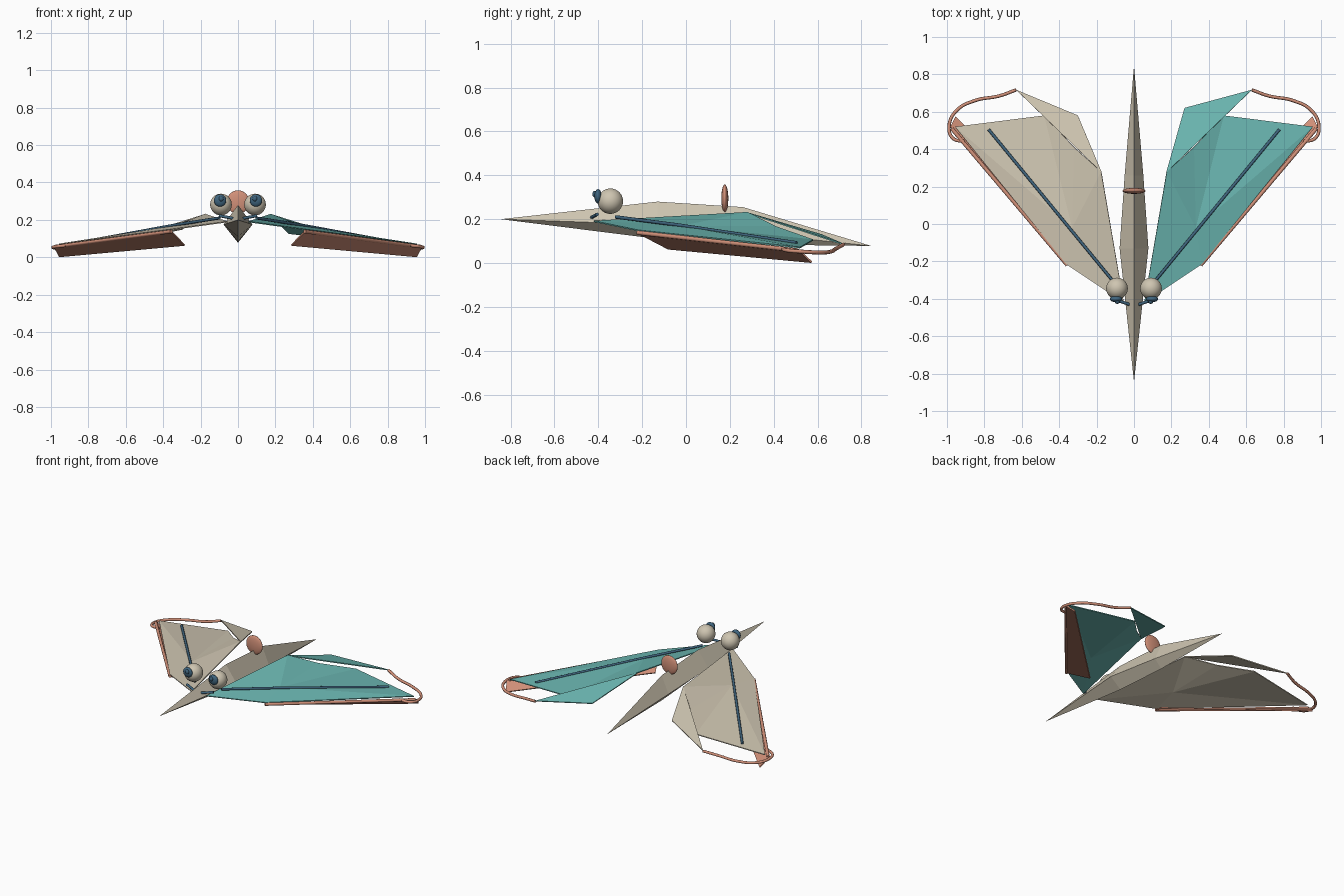
import bpy, bmesh, math
from mathutils import Vector

if "Cube" in bpy.data.objects:
    bpy.data.objects.remove(bpy.data.objects["Cube"])


def mat(name, rgb):
    m = bpy.data.materials.new(name)
    m.diffuse_color = (*rgb, 1)
    m.use_nodes = True
    m.node_tree.nodes["Principled BSDF"].inputs["Base Color"].default_value = m.diffuse_color
    return m


BEIGE = mat("warm_beige", (0.62, 0.56, 0.44))
TEAL = mat("teal", (0.15, 0.48, 0.45))
SALMON = mat("salmon", (0.64, 0.28, 0.19))
BLUE = mat("slate_blue", (0.05, 0.13, 0.21))


def mesh(name, verts, faces, m, thick=0.0):
    me = bpy.data.meshes.new(name)
    me.from_pydata(verts, [], faces)
    bm = bmesh.new()
    bm.from_mesh(me)
    bmesh.ops.recalc_face_normals(bm, faces=bm.faces)
    bm.to_mesh(me)
    bm.free()
    me.materials.append(m)
    ob = bpy.data.objects.new(name, me)
    bpy.context.collection.objects.link(ob)
    if thick:
        mod = ob.modifiers.new("thickness", 'SOLIDIFY')
        mod.thickness = thick
        mod.offset = 0
    return ob


def ball(name, loc, size, m, seg=32):
    bpy.ops.mesh.primitive_uv_sphere_add(segments=seg, ring_count=seg // 2, location=loc)
    ob = bpy.context.object
    ob.name = name
    ob.scale = size
    ob.data.materials.append(m)
    bpy.ops.object.shade_smooth()
    return ob


def tube(name, pts, r, m, smooth=False):
    cu = bpy.data.curves.new(name, 'CURVE')
    cu.dimensions = '3D'
    cu.bevel_depth = r
    cu.bevel_resolution = 2
    cu.use_fill_caps = True
    if smooth:
        sp = cu.splines.new('BEZIER')
        sp.bezier_points.add(len(pts) - 1)
        for bp, p in zip(sp.bezier_points, pts):
            bp.co = p
            bp.handle_left_type = bp.handle_right_type = 'AUTO'
    else:
        sp = cu.splines.new('POLY')
        sp.points.add(len(pts) - 1)
        for sp_p, p in zip(sp.points, pts):
            sp_p.co = (*p, 1)
    cu.materials.append(m)
    ob = bpy.data.objects.new(name, cu)
    bpy.context.collection.objects.link(ob)
    return ob


# spindle body with diamond sections: y, half width, top, side, bottom heights
verts = [(0, -0.845, 0.2)]
for y, w, top, side, bot in ((-0.13, 0.077, 0.28, 0.175, 0.11), (0.26, 0.05, 0.255, 0.14, 0.085)):
    verts += [(0, y, top), (w, y, side), (0, y, bot), (-w, y, side)]
verts.append((0, 0.845, 0.078))
faces = []
for i in range(4):
    j = (i + 1) % 4
    faces += [(0, 1 + j, 1 + i), (1 + i, 1 + j, 5 + j, 5 + i), (9, 5 + i, 5 + j)]
mesh("body", verts, faces, BEIGE)

# upright disc on the back
ball("back_disc", (0, 0.177, 0.295), (0.061, 0.016, 0.063), SALMON)

for s, side, wing_mat, inner in ((1, "right", TEAL, (0.27, 0.62, 0.128)),
                                 (-1, "left", BEIGE, (0.30, 0.58, 0.15))):
    def sx(pts):
        return [(s * x, y, z) for x, y, z in pts]

    # faceted main wing, fanned around its inner crease point
    outline = [(0.055, -0.42, 0.19), (0.36, -0.217, 0.148), (0.957, 0.52, 0.07),
               (0.48, 0.58, 0.105), (0.32, 0.41, 0.165), (0.175, 0.28, 0.23)]
    n = len(outline)
    mesh(side + "_main_wing", sx(outline + [(0.33, -0.02, 0.167)]),
         [(i, (i + 1) % n, n) for i in range(n)], wing_mat, 0.006)

    # trailing wing panel
    mesh(side + "_rear_wing", sx([(0.172, 0.275, 0.23), inner, (0.63, 0.717, 0.086)]),
         [(0, 1, 2)], wing_mat, 0.006)

    # hanging plate and tube along the leading edge
    mesh(side + "_edge_plate", sx([(0.357, -0.22, 0.138), (0.982, 0.52, 0.055),
                                   (0.955, 0.573, 0.004), (0.285, -0.08, 0.065)]),
         [(0, 1, 2, 3)], SALMON, 0.008)
    tube(side + "_edge_tube", sx([(0.357, -0.22, 0.138), (0.975, 0.51, 0.057)]), 0.01, SALMON)

    # curved wire joining rear wing tip to the leading edge
    tube(side + "_tip_wire", sx([(0.63, 0.717, 0.084), (0.72, 0.685, 0.066), (0.85, 0.66, 0.052),
                                 (0.945, 0.61, 0.048), (0.988, 0.53, 0.052),
                                 (0.97, 0.46, 0.058), (0.905, 0.44, 0.065)]), 0.009, SALMON, True)

    # spar lying on the wing
    tube(side + "_spar", sx([(0.10, -0.32, 0.21), (0.33, -0.04, 0.174), (0.777, 0.505, 0.092)]),
         0.008, BLUE)

    # eye, pupil, pupil bump and nose bar
    ball(side + "_eye", (s * 0.091, -0.345, 0.282), (0.058, 0.058, 0.058), BEIGE)
    ball(side + "_pupil", (s * 0.096, -0.401, 0.304), (0.033, 0.017, 0.033), BLUE)
    ball(side + "_pupil_bump", (s * 0.09, -0.417, 0.314), (0.013, 0.01, 0.015), BLUE, 16)
    tube(side + "_nose_bar", sx([(0.025, -0.43, 0.208), (0.1, -0.405, 0.222)]), 0.008, BLUE)
